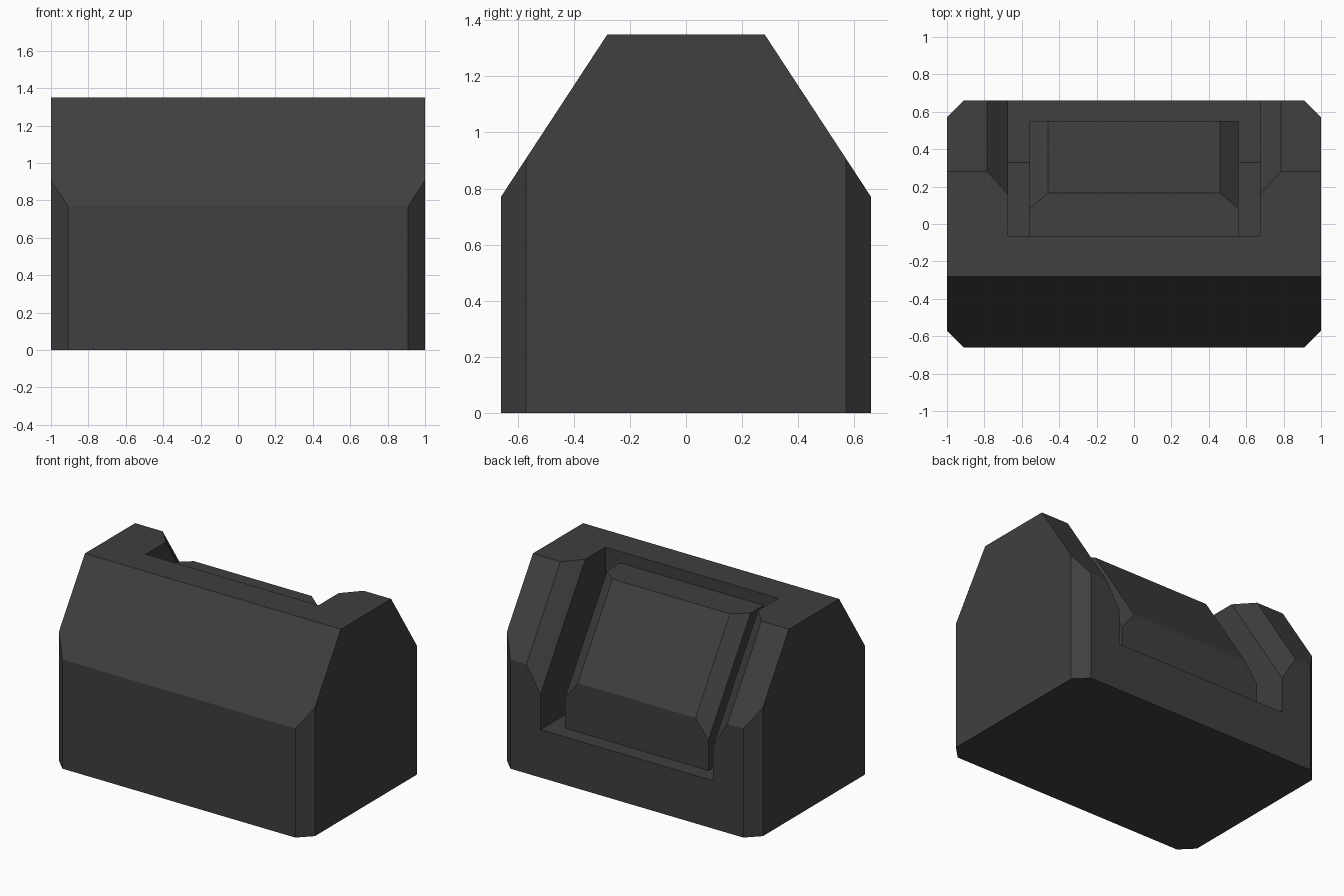
import bpy
import bmesh
from mathutils import Vector
from mathutils.geometry import normal

cube = bpy.data.objects.get("Cube")
if cube:
    bpy.data.objects.remove(cube, do_unlink=True)

# Single dark grey material
grey = bpy.data.materials.new("dark_grey")
grey.use_nodes = True
colour = (0.05, 0.05, 0.05, 1)
grey.diffuse_color = colour
grey.node_tree.nodes["Principled BSDF"].inputs["Base Color"].default_value = colour

SLOPE = 0.58 / 0.38  # fall of the slanted sides


def prism(name, ring, sweep, cuts=()):
    """Sweep a ring of points, then slice with (point, outward normal) planes."""
    bm = bmesh.new()
    face = bm.faces.new([bm.verts.new(p) for p in ring])
    out = bmesh.ops.extrude_face_region(bm, geom=[face], use_keep_orig=True)
    moved = [g for g in out["geom"] if isinstance(g, bmesh.types.BMVert)]
    bmesh.ops.translate(bm, verts=moved, vec=sweep)
    for point, direction in cuts:
        geom = bm.verts[:] + bm.edges[:] + bm.faces[:]
        bmesh.ops.bisect_plane(bm, geom=geom, plane_co=point,
                               plane_no=direction, clear_outer=True)
        bmesh.ops.holes_fill(bm, edges=bm.edges[:])
    bmesh.ops.recalc_face_normals(bm, faces=bm.faces[:])
    mesh = bpy.data.meshes.new(name)
    bm.to_mesh(mesh)
    bm.free()
    mesh.materials.append(grey)
    obj = bpy.data.objects.new(name, mesh)
    bpy.context.collection.objects.link(obj)
    return obj


def across(half_width, profile):
    """Ring at -x and its sweep to +x, from a (y, z) profile."""
    return [(-half_width, y, z) for y, z in profile], (2 * half_width, 0, 0)


def combine(target, tool, operation):
    mod = target.modifiers.new(operation.lower(), "BOOLEAN")
    mod.operation = operation
    mod.solver = "EXACT"
    mod.object = tool
    bpy.context.view_layer.objects.active = target
    bpy.ops.object.modifier_apply(modifier=mod.name)
    bpy.data.objects.remove(tool, do_unlink=True)


# Body with slanted front and back and chamfered upright corners
half = [(0.66, 0), (0.66, 0.77), (0.28, 1.35)]
profile = half + [(-y, z) for y, z in reversed(half)]
corners = [(Vector((0.91 * sx, 0.66 * sy, 0)), Vector((sx, sy, 0)))
           for sx in (-1, 1) for sy in (-1, 1)]
body = prism("body", *across(1, profile), corners)

# Recess in the back, with a slanted inner wall
recess = prism("recess_cutter", *across(0.675, [
    (-0.065, 1.6), (-0.065, 0.338 + 0.395 * SLOPE),
    (0.33, 0.338), (0.9, 0.338), (0.9, 1.6)]))
combine(body, recess, "DIFFERENCE")

# Bevel along both rims of the recess, swept down the slope
start_y = -0.3
low = 1.35 + (0.16 - start_y) * SLOPE
rise = 0.125 * SLOPE
rim = [(-0.675, start_y, low), (0.675, start_y, low),
       (0.905, start_y, low + 2 * rise), (-0.905, start_y, low + 2 * rise)]
bevel = prism("bevel_cutter", rim, (0, 1.3, -1.3 * SLOPE))
combine(body, bevel, "DIFFERENCE")

# Raised back panel with bevelled sides
face_foot = 1.27 - 0.385 * SLOPE
sides = []
for s in (-1, 1):
    a = Vector((0.46 * s, 0.165, 1.27))
    n = normal(a, Vector((0.56 * s, 0.08, 1.27)), Vector((0.46 * s, 0.55, face_foot)))
    sides.append((a, n if n.x * s > 0 else -n))
panel = prism("back_panel", *across(0.56, [
    (-0.1, 0.3), (-0.1, 1.27), (0.165, 1.27), (0.55, face_foot), (0.55, 0.3)]), sides)
combine(body, panel, "UNION")
